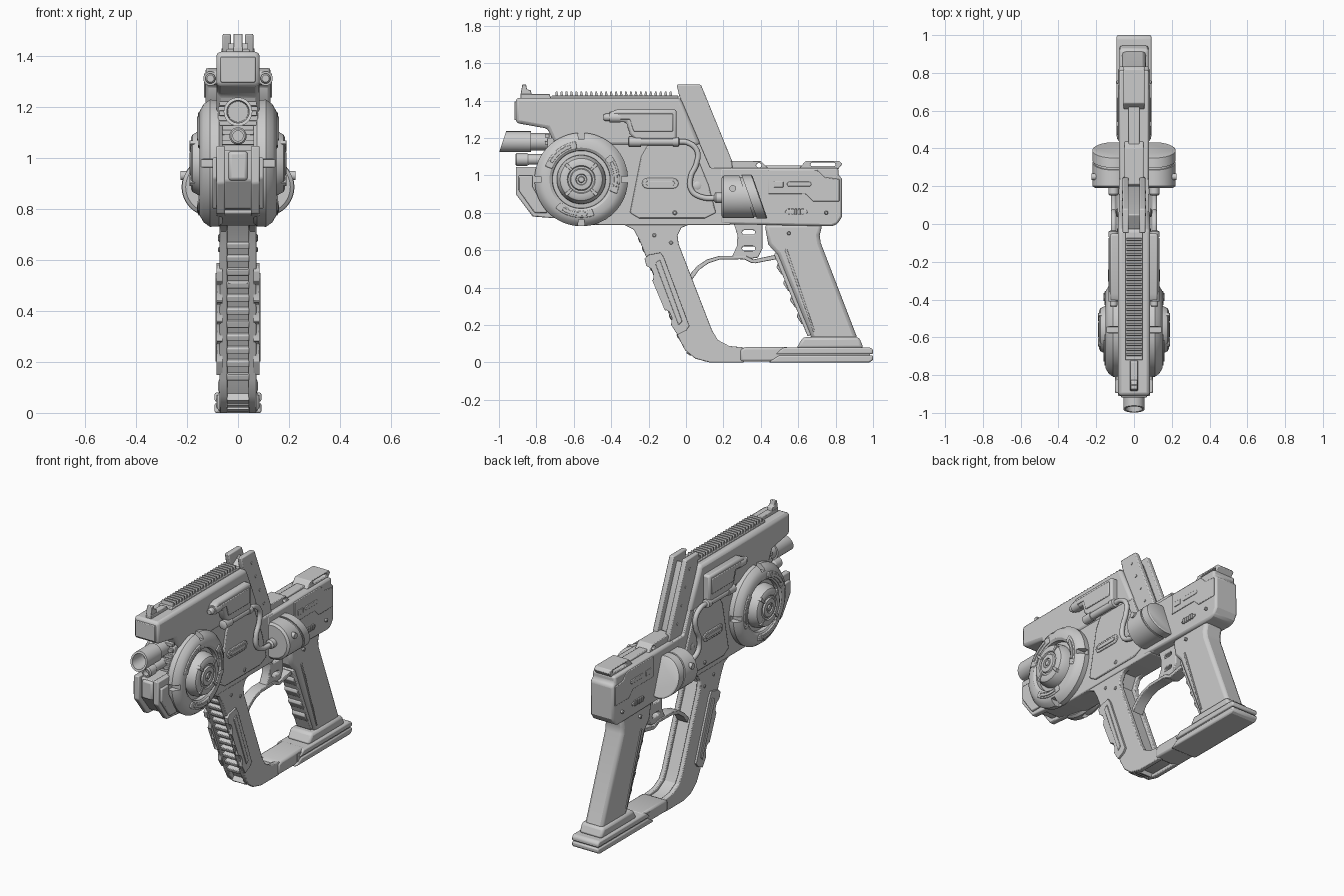
import bpy, bmesh, math
from math import sin, cos, pi, radians


def make(name, bm, bevel=0, mirror=False):
    bmesh.ops.recalc_face_normals(bm, faces=bm.faces)
    me = bpy.data.meshes.new(name)
    bm.to_mesh(me)
    bm.free()
    ob = bpy.data.objects.new(name, me)
    bpy.context.collection.objects.link(ob)
    if bevel:
        m = ob.modifiers.new("bevel", 'BEVEL')
        m.width, m.segments, m.limit_method, m.angle_limit = bevel, 2, 'ANGLE', radians(35)
    if mirror:
        ob.modifiers.new("mirror", 'MIRROR')
    return ob


def prism(name, pts, x0, x1=None, bevel=0.006):
    """Side profile (y, z) extruded in x: centred if one width is given, else a mirrored pair."""
    a, b = (-x0, x0) if x1 is None else (x0, x1)
    bm = bmesh.new()
    face = bm.faces.new([bm.verts.new((a, y, z)) for y, z in pts])
    new = bmesh.ops.extrude_face_region(bm, geom=[face])['geom']
    bmesh.ops.translate(bm, vec=(b - a, 0, 0), verts=[v for v in new if isinstance(v, bmesh.types.BMVert)])
    return make(name, bm, bevel, x1 is not None)


def lathe(name, prof, c, axis='Y', mirror=False, seg=40):
    """Turned part: profile of (distance, radius[, slant])."""
    bm, rings = bmesh.new(), []
    for t, r, *k in prof:
        ring = []
        for i in range(seg):
            u, v = r * cos(2 * pi * i / seg), r * sin(2 * pi * i / seg)
            d = t + (k[0] * v if k else 0)
            p = (c[0] + d, c[1] + u, c[2] + v) if axis == 'X' else (c[0] + u, c[1] + d, c[2] + v)
            ring.append(bm.verts.new(p))
        rings.append(ring)
    for a, b in zip(rings, rings[1:]):
        for i in range(seg):
            bm.faces.new((a[i], a[(i + 1) % seg], b[(i + 1) % seg], b[i]))
    bm.faces.new(rings[0])
    bm.faces.new(rings[-1])
    return make(name, bm, 0, mirror)


def rect(y0, y1, z0, z1):
    return [(y0, z0), (y1, z0), (y1, z1), (y0, z1)]


def capsule(y0, y1, z0, z1, n=6):
    r, zc = (z1 - z0) / 2, (z0 + z1) / 2
    return ([(y1 - r + r * cos(a), zc + r * sin(a)) for a in [-pi / 2 + pi * i / n for i in range(n + 1)]] +
            [(y0 + r + r * cos(a), zc + r * sin(a)) for a in [pi / 2 + pi * i / n for i in range(n + 1)]])


def arc(cy, cz, r0, r1, a0, a1, n=10):
    angs = [radians(a0 + (a1 - a0) * i / n) for i in range(n + 1)]
    return ([(cy + r1 * cos(a), cz + r1 * sin(a)) for a in angs] +
            [(cy + r0 * cos(a), cz + r0 * sin(a)) for a in reversed(angs)])


def cut(ob, outlines, x0, x1):
    for pts in outlines:
        tool = prism("cutter", pts, x0, x1, 0)
        tool.modifiers.clear()
        tool.hide_render = True
        m = ob.modifiers.new("cut", 'BOOLEAN')
        m.operation, m.object, m.solver = 'DIFFERENCE', tool, 'EXACT'
        ob.modifiers.move(len(ob.modifiers) - 1, 0)
        bpy.context.view_layer.objects.active = ob
        bpy.ops.object.modifier_apply(modifier=m.name)
        bpy.data.objects.remove(tool)


def along(p, q, t, dn=0):
    """Point on the line p-q at t, pushed sideways by dn."""
    dy, dz = q[0] - p[0], q[1] - p[1]
    l = math.hypot(dy, dz)
    return (p[0] + dy * t - dz / l * dn, p[1] + dz * t + dy / l * dn)


# upper slide and main body
prism("slide", [(-.91, 1.28), (-.91, 1.415), (-.03, 1.415), (.08, 1.16), (-.7, 1.16), (-.74, 1.25), (-.88, 1.275)], .085, bevel=.018)
slide_face = prism("slide_front_frame", rect(-.918, -.9, 1.295, 1.395), .068, bevel=.004)
prism("body_core", [(-.74, .78), (-.74, 1.2), (.06, 1.2), (.13, 1.04), (.24, 1.04), (.24, .735), (-.5, .735)], .078)
prism("body_side_panel", [(-.3, .80), (-.24, 1.1), (-.2, 1.17), (.03, 1.17), (.12, .95), (.16, .8), (.1, .77), (-.25, .77)], .07, .088)
for i in range(5):
    prism("body_front_rib", rect(-.755, -.73, 1.05 + i * .038, 1.07 + i * .038), .074, bevel=.003)

# slanted rear beam: two plates around a recessed core
prism("beam_side_plate", [(-.035, 1.42), (-.05, 1.485), (.08, 1.485), (.245, 1.08), (.25, 1.02), (.12, 1.02)], .028, .06)
prism("beam_core", [(-.03, 1.4), (.05, 1.45), (.2, 1.08), (.2, 1.0), (.1, 1.0)], .032)
for i in range(4):
    y, z = along((.05, 1.42), (.17, 1.12), i / 3)
    lathe("beam_rivet", [(.055, .008), (.064, .008)], (0, y, z), 'X', True, 12)

# top rail with teeth, front sight
prism("rail_base", rect(-.72, -.04, 1.405, 1.426), .045, bevel=.004)
for i in range(24):
    y = -.7 + i * .0265
    prism("rail_tooth", [(y, 1.42), (y + .004, 1.448), (y + .012, 1.448), (y + .018, 1.42)], .04, bevel=0)
prism("sight_base", [(-.885, 1.41), (-.885, 1.435), (-.73, 1.435), (-.72, 1.41)], .02, bevel=.003)
prism("front_sight", [(-.885, 1.43), (-.875, 1.485), (-.855, 1.485), (-.85, 1.46), (-.83, 1.455), (-.825, 1.43)], .018, bevel=.003)

# barrels
lathe("main_barrel", [(-.6, .046), (-.83, .046), (-.83, .056), (-.98, .056, .33), (-.98, .044, .33), (-.88, .04)], (0, 0, 1.18))
lathe("lower_barrel", [(-.7, .028), (-.84, .028), (-.85, .034), (-.905, .034), (-.912, .028), (-.912, .02), (-.88, .02)], (0, 0, 1.085), seg=28)

# lower front housing
nose = [(-.91, 1.045), (-.91, .9), (-.82, .78), (-.5, .755), (-.5, 1.045)]
prism("nose_side_plate", nose, .05, .085)
prism("nose_core", [(-.885, 1.03), (-.885, .91), (-.8, .80), (-.5, .77), (-.5, 1.03)], .055)
prism("nose_panel", rect(-.9, -.87, .91, 1.025), .038, bevel=.012)
prism("nose_strake", [(-.895, .92), (-.81, .80), (-.74, .80), (-.82, .94), (-.82, 1.0), (-.895, 1.0)], .08, .1)

# side wheel: ring, raised arcs, hub
WY, WZ = -.56, .978
ring = lathe("wheel_ring", [(.06, .235), (.075, .248), (.11, .25), (.135, .232), (.15, .205), (.15, .17), (.14, .155), (.06, .15)],
             (0, WY, WZ), 'X', True, 64)
cut(ring, [arc(WY, WZ, .215, .3, a - 4, a + 4, 2) for a in (0, 90, 180, 270)], .085, .2)
for a in (-22, 98, 228):
    prism("wheel_arc", arc(WY, WZ, .165, .205, a, a + 62), .13, .156, .005)
    prism("wheel_arc_inset", arc(WY, WZ, .176, .194, a + 10, a + 52), .13, .161, .002)
lathe("wheel_dish", [(.05, .16), (.115, .16), (.12, .13)], (0, WY, WZ), 'X', True, 48)
lathe("wheel_hub", [(.1, .132), (.145, .13), (.178, .113), (.185, .1), (.185, .075), (.179, .07), (.179, .06), (.188, .055),
                    (.19, .03), (.183, .027), (.183, .018), (.19, .014)], (0, WY, WZ), 'X', True, 48)
for i in range(4):
    a = 45 + i * 90
    prism("hub_rib", arc(WY, WZ, .07, .118, a - 5, a + 5, 2), .15, .19, .002)

# side tank, its pipe and hose
prism("tank", [(-.41, 1.285), (-.41, 1.335), (-.37, 1.352), (-.05, 1.352), (-.05, 1.19), (-.27, 1.19), (-.3, 1.22), (-.32, 1.285)], .07, .128, .012)
prism("tank_panel", [(-.36, 1.30), (-.36, 1.33), (-.07, 1.33), (-.07, 1.235), (-.28, 1.235), (-.3, 1.3)], .12, .134, .004)
lathe("tank_nozzle", [(-.44, .014), (-.43, .02), (-.41, .02), (-.41, .028), (-.35, .028)], (.108, 0, 1.31), 'Y', True, 24)
lathe("tank_pipe", [(-.31, .018), (-.305, .027), (-.24, .027), (-.24, .021), (-.07, .021), (-.07, .026), (-.04, .026), (-.035, .015)],
      (.11, 0, 1.18), 'Y', True, 24)
cu = bpy.data.curves.new("hose", 'CURVE')
cu.dimensions, cu.bevel_depth, cu.bevel_resolution, cu.resolution_u = '3D', .015, 3, 8
for s in (-1, 1):
    path = [(-.05, 1.18), (.01, 1.175), (.06, 1.13), (.055, 1.06), (.025, .99), (.03, .92), (.08, .885), (.2, .88)]
    sp = cu.splines.new('BEZIER')
    sp.bezier_points.add(len(path) - 1)
    for bp, (y, z) in zip(sp.bezier_points, path):
        bp.co = (s * .108, y, z)
        bp.handle_left_type = bp.handle_right_type = 'AUTO'
bpy.context.collection.objects.link(bpy.data.objects.new("hose", cu))
lathe("hose_socket", [(.15, .02), (.16, .028), (.2, .028)], (.108, 0, .88), 'Y', True, 24)

# round rear pods with a slanted end
lathe("pod", [(.19, .1), (.2, .114), (.325, .114, -.35), (.325, .107, -.35), (.338, .107, -.35), (.338, .116, -.35),
              (.39, .116, -.35), (.395, .108, -.35)], (.105, 0, .885), 'Y', True, 48)
lathe("pod_stud", [(.19, .018), (.225, .018)], (0, .25, .93), 'X', True, 16)

# frame and front grip: side plates, core and ribs
TOP, BOT = (-.25, .655), (-.04, .13)
prism("frame_side_plate", [(-.45, .8), (-.45, .735), (-.33, .735), (-.28, .71), TOP, BOT, (-.005, .065), (.05, .02), (.125, 0), (.31, 0),
      (.31, .08), (.23, .088), (.17, .12), (.14, .17), (-.04, .635), (-.045, .68), (-.025, .72), (.02, .738), (.3, .738), (.3, .8)], .042, .072, .005)
prism("frame_core", [(-.42, .8), (-.42, .75), (-.3, .745), (-.23, .65), (-.02, .14), (.03, .06), (.13, .02), (.31, .02),
      (.31, .065), (.22, .07), (.15, .11), (.12, .17), (-.07, .66), (-.03, .75), (.2, .76), (.2, .8)], .05, bevel=0)
for i in range(11):
    t = -.02 + i * .098
    prism("front_grip_rib", [along(TOP, BOT, t, -.004), along(TOP, BOT, t + .045, -.004), along(TOP, BOT, t + .045, .05),
                             along(TOP, BOT, t, .05)], .044, bevel=.004)
for i in range(3):
    prism("toe_rib", [(.0 + i * .04, .05 - i * .018), (.025 + i * .04, .035 - i * .016), (.06 + i * .04, .09), (.04 + i * .04, .1)], .044, bevel=.003)

# front grip pads with finger notches
pad = [(-.222, .555), (-.2, .575), (-.135, .588), (-.118, .56), (.018, .195), (.0, .17), (-.045, .148), (-.06, .17)]
for i in range(4):
    for t, d in ((.88, 0), (.8, .018), (.72, .018), (.66, 0)):
        pad.append(along((-.222, .54), (-.06, .155), t - i * .2, d))
prism("front_grip_pad", pad, .06, .084, .004)
prism("front_grip_pad_inset", [(-.165, .53), (-.14, .55), (-.02, .22), (-.04, .2)], .08, .089, .003)

# rear receiver with slotted top rails
prism("receiver", [(.18, .74), (.78, .728), (.81, .74), (.835, .78), (.835, .985), (.815, 1.0), (.815, 1.04), (.18, 1.04)], .08, bevel=.012)
prism("receiver_step", [(.44, .9), (.44, 1.03), (.7, 1.03), (.74, .99), (.82, .98), (.82, .86), (.68, .86), (.64, .9)], .07, .085, .004)
rail = prism("rear_top_rail", [(.6, 1.03), (.64, 1.078), (.82, 1.078), (.835, 1.06), (.81, 1.03)], .055, bevel=.004)
cut(rail, [capsule(.665, .8, 1.05, 1.068)], -.1, .1)
loop = prism("front_top_rail", [(.2, 1.03), (.21, 1.078), (.4, 1.078), (.445, 1.03)], .05, bevel=.004)
cut(loop, [capsule(.375, .405, 1.043, 1.065)], -.1, .1)
prism("top_ridge", rect(.4, .64, 1.03, 1.052), .03, bevel=.005)
prism("receiver_vent", rect(.47, .52, .935, .968), .07, .089, .003)
prism("receiver_vent_long", capsule(.54, .67, .94, .966), .07, .089, .003)
for i in range(5):
    prism("selector_rib", rect(.545 + i * .018, .557 + i * .018, .79, .822), .07, .09, .002)
prism("selector_base", capsule(.53, .65, .795, .815), .07, .085, .002)

# small side details
prism("side_capsule", capsule(-.235, -.04, .93, .985), .08, .095, .004)
prism("side_capsule_inset", capsule(-.215, -.06, .945, .97), .08, .1, .002)
for y, z, r in ((.06, .945, .022), (-.06, .8, .012), (-.17, .68, .01), (.75, .8, .01), (.55, .69, .01), (-.08, .64, .01)):
    lathe("bolt", [(.05, r), (.09 if z > .75 else .075, r), (.094 if z > .75 else .078, r * .6)], (0, y, z), 'X', True, 20)

# trigger and guard
trigger = prism("trigger", [(.255, .745), (.275, .68), (.272, .62), (.24, .555), (.31, .55), (.385, .56), (.41, .61), (.41, .745)], .028, bevel=.005)
cut(trigger, [capsule(.3, .37, .683, .707), capsule(.3, .37, .597, .621)], -.1, .1)
prism("trigger_guard", [(.02, .47), (.06, .515), (.11, .55), (.18, .57), (.32, .57), (.36, .55), (.5, .58), (.5, .555), (.37, .53),
      (.35, .532), (.31, .552), (.18, .55), (.12, .53), (.07, .495), (.035, .445)], .035, bevel=.003)

# rear grip with front strip
prism("rear_grip", [(.42, .74), (.44, .63), (.49, .575), (.675, .12), (.92, .12), (.72, .64), (.715, .68), (.73, .74)], .064, bevel=.02)
P, Q = (.47, .58), (.65, .14)
prism("rear_grip_strip", [along(P, Q, 0), along(P, Q, 1), along(P, Q, 1, .035), along(P, Q, 0, .06)], .05, bevel=.005)
for i in range(4):
    t = .12 + i * .2
    prism("rear_grip_ridge", [along(P, Q, t, -.004), along(P, Q, t + .03, -.014), along(P, Q, t + .13, -.004), along(P, Q, t + .13, .03),
                              along(P, Q, t, .03)], .045, bevel=.004)
prism("rear_grip_seam", [along(P, Q, 0, .062), along(P, Q, .98, .037), along(P, Q, .98, .046), along(P, Q, 0, .075)], .05, .069, .002)

# base
prism("base_link", [(.29, .005), (.29, .07), (.32, .082), (.55, .082), (.55, .005)], .08, bevel=.012)
prism("base_lower", [(.44, 0), (.98, 0), (1, .012), (1, .038), (.5, .038)], .092, bevel=.008)
prism("base_upper", [(.48, .044), (1, .044), (1, .068), (.985, .08), (.52, .08)], .092, bevel=.008)
prism("base_filler", rect(.47, .985, .02, .07), .084, bevel=0)
prism("grip_collar", [(.59, .075), (.625, .135), (.925, .135), (.95, .075)], .078, bevel=.015)

# smooth curved surfaces, keep hard edges
bpy.ops.object.select_all(action='DESELECT')
for ob in bpy.context.scene.objects:
    if ob.type == 'MESH':
        ob.select_set(True)
        bpy.context.view_layer.objects.active = ob
bpy.ops.object.shade_smooth_by_angle(angle=radians(30))
